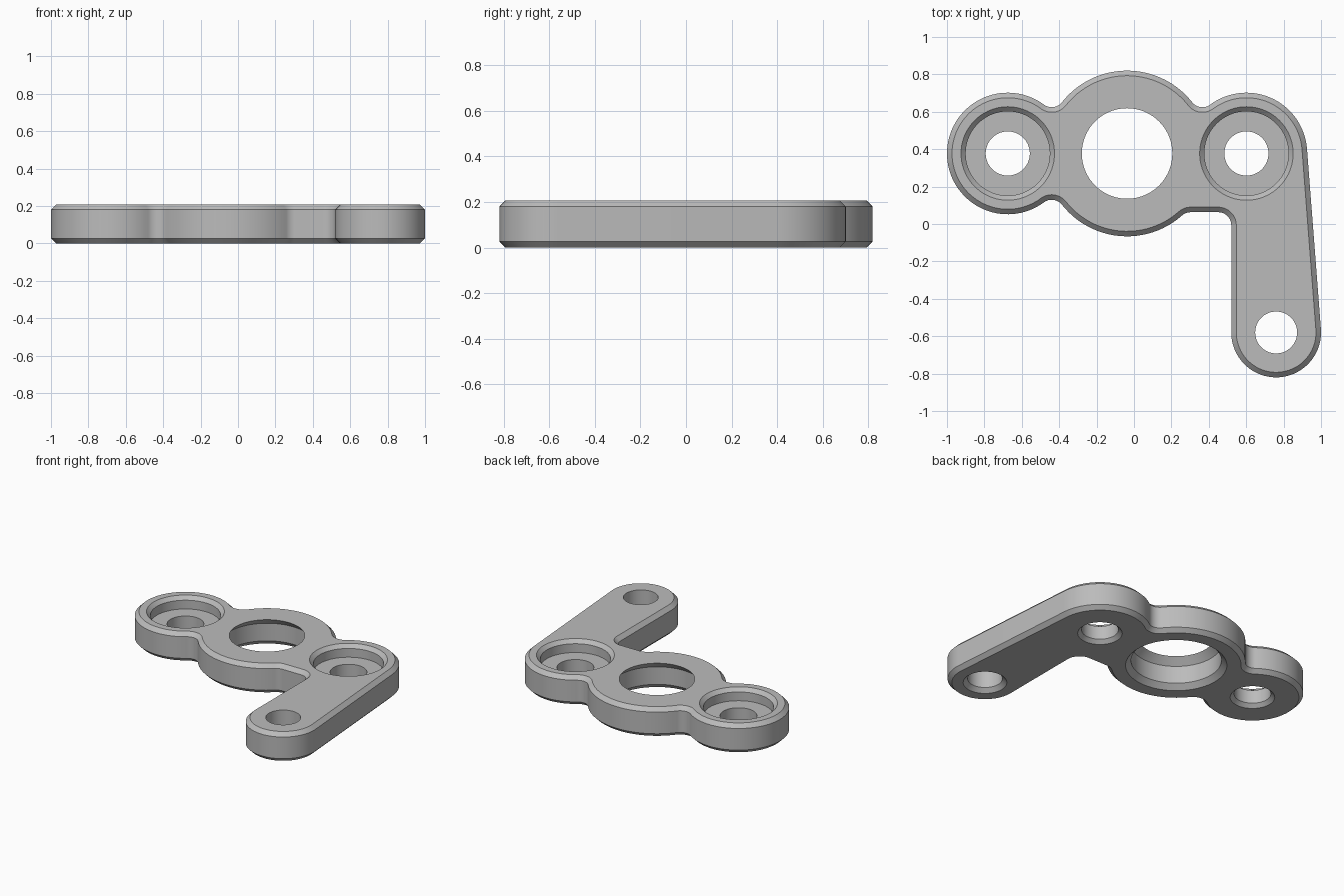
import bpy, bmesh
from math import sin, cos, pi, tau, sqrt, atan2, acos, ceil, hypot

cube = bpy.data.objects.get("Cube")
if cube:
    bpy.data.objects.remove(cube)

THICK = 0.207
CHAMFER = 0.027
FILLET = 0.07
STEP = pi / 45

# Circles that make up the plate: x, y, radius
left_boss = (-0.675, 0.377, 0.325)
centre = (-0.037, 0.377, 0.443)
right_boss = (0.601, 0.377, 0.325)
arm_end = (0.76, -0.58, 0.24)
EDGE_X, EDGE_Y = 0.52, 0.063      # inner arm edge and the short straight edge


def angle(a, b):
    """Direction from circle a to circle b."""
    return atan2(b[1] - a[1], b[0] - a[0])


def fillet_between(a, b, side):
    """Circle touching a and b from outside, above (1) or below (-1)."""
    d = b[0] - a[0]
    ra, rb = a[2] + FILLET, b[2] + FILLET
    along = (d * d + ra * ra - rb * rb) / (2 * d)
    return (a[0] + along, a[1] + side * sqrt(ra * ra - along * along), FILLET)


def arc(circle, start, end, turn):
    """Arc record; turn 1 is convex (ccw), -1 is concave (cw)."""
    sweep = ((end - start) * turn) % tau
    return circle, start, sweep * turn, turn


# Concave fillets
left_top = fillet_between(left_boss, centre, 1)
left_low = fillet_between(left_boss, centre, -1)
right_top = fillet_between(centre, right_boss, 1)
edge_y = EDGE_Y - FILLET
reach = centre[2] + FILLET
edge_fillet = (centre[0] + sqrt(reach ** 2 - (edge_y - centre[1]) ** 2), edge_y, FILLET)
corner = (EDGE_X - FILLET, edge_y, FILLET)

# Outer tangent of the arm
span = hypot(right_boss[0] - arm_end[0], right_boss[1] - arm_end[1])
tangent = angle(arm_end, right_boss) - acos((arm_end[2] - right_boss[2]) / span)

outline = [
    arc(left_boss, angle(left_boss, left_top), angle(left_boss, left_low), 1),
    arc(left_low, angle(left_low, left_boss), angle(left_low, centre), -1),
    arc(centre, angle(centre, left_low), angle(centre, edge_fillet), 1),
    arc(edge_fillet, angle(edge_fillet, centre), pi / 2, -1),
    arc(corner, pi / 2, 0, -1),
    arc(arm_end, pi, tangent, 1),
    arc(right_boss, tangent, angle(right_boss, right_top), 1),
    arc(right_top, angle(right_top, right_boss), angle(right_top, centre), -1),
    arc(centre, angle(centre, right_top), angle(centre, left_top), 1),
    arc(left_top, angle(left_top, centre), angle(left_top, left_boss), -1),
]

bm = bmesh.new()


def outline_ring(inset, z):
    ring = []
    for i, ((x, y, r), start, sweep, turn) in enumerate(outline):
        n = max(4, ceil(abs(sweep) / STEP))
        r -= turn * inset
        # touching arcs share their end point; straight edges need both ends
        keep_end = i in (3, 4, 5)
        for k in range(n + keep_end):
            a = start + sweep * k / n
            ring.append(bm.verts.new((x + r * cos(a), y + r * sin(a), z)))
    return ring


def circle_ring(x, y, r, z, n=72):
    return [bm.verts.new((x + r * cos(tau * k / n), y + r * sin(tau * k / n), z))
            for k in range(n)]


def loft(rings):
    for a, b in zip(rings, rings[1:]):
        for k in range(len(a)):
            j = (k + 1) % len(a)
            bm.faces.new((a[k], a[j], b[j], b[k]))
    return rings[0], rings[-1]


# Chamfered outer wall
loops = [loft([outline_ring(CHAMFER, THICK), outline_ring(0, THICK - CHAMFER),
               outline_ring(0, CHAMFER), outline_ring(CHAMFER, 0)])]

# Hole profiles from top to bottom: radius, height
counterbore = [(0.25, THICK), (0.225, THICK - 0.025), (0.225, 0.12),
               (0.118, 0.12), (0.118, 0.025), (0.143, 0)]
bearing_seat = [(0.242, THICK), (0.29, THICK - 0.048), (0.29, 0.035), (0.325, 0)]
pivot_hole = [(0.112, THICK), (0.112, 0.028), (0.14, 0)]

for place, profile in ((left_boss, counterbore), (right_boss, counterbore),
                       (centre, bearing_seat), (arm_end, pivot_hole)):
    loops.append(loft([circle_ring(place[0], place[1], r, z) for r, z in profile]))

# Flat top and bottom, pierced by the holes
for end, up in ((0, 1), (1, -1)):
    edges = [bm.edges.get((ring[k - 1], ring[k]))
             for ring in (pair[end] for pair in loops) for k in range(len(ring))]
    bmesh.ops.triangle_fill(bm, edges=edges, use_beauty=True, normal=(0, 0, up))

bmesh.ops.recalc_face_normals(bm, faces=bm.faces[:])
mesh = bpy.data.meshes.new("lever_bracket")
bm.to_mesh(mesh)
bm.free()

# Material
grey = bpy.data.materials.new("plain grey")
grey.use_nodes = True
colour = (0.5, 0.5, 0.5, 1)
grey.diffuse_color = colour
grey.node_tree.nodes["Principled BSDF"].inputs["Base Color"].default_value = colour
mesh.materials.append(grey)

bracket = bpy.data.objects.new("lever_bracket", mesh)
bpy.context.collection.objects.link(bracket)
bpy.ops.object.select_all(action="DESELECT")
bracket.select_set(True)
bpy.context.view_layer.objects.active = bracket
bpy.ops.object.shade_smooth_by_angle(angle=pi / 6)
